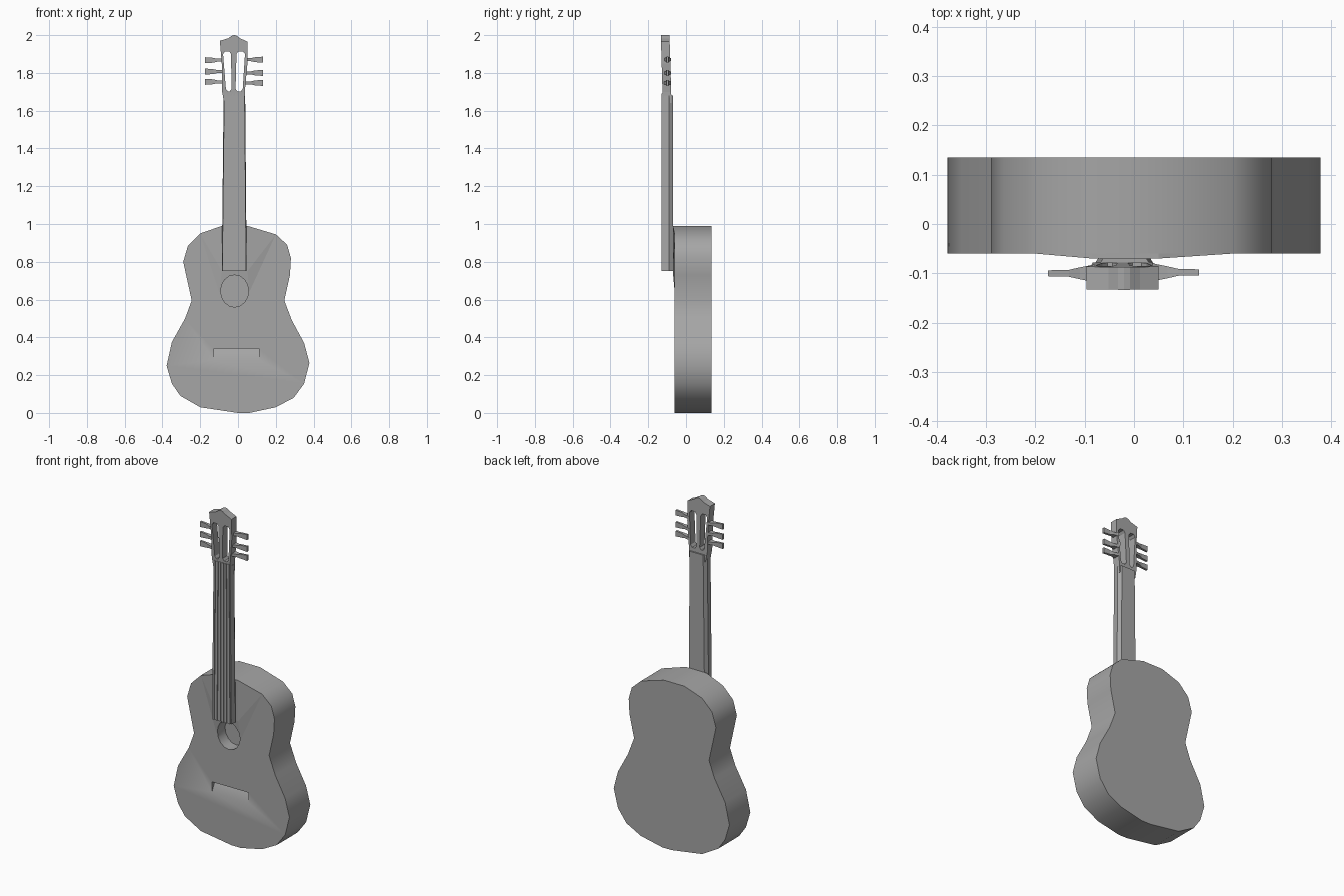
import bpy
import bmesh
import math

cube = bpy.data.objects.get("Cube")
if cube:
    bpy.data.objects.remove(cube, do_unlink=True)

grey = bpy.data.materials.new("plain grey")
grey.use_nodes = True
grey.diffuse_color = (0.38, 0.38, 0.38, 1)
grey.node_tree.nodes["Principled BSDF"].inputs["Base Color"].default_value = grey.diffuse_color


def finish(name, bm):
    bmesh.ops.recalc_face_normals(bm, faces=bm.faces[:])
    mesh = bpy.data.meshes.new(name)
    bm.to_mesh(mesh)
    bm.free()
    mesh.materials.append(grey)
    obj = bpy.data.objects.new(name, mesh)
    bpy.context.collection.objects.link(obj)
    return obj


def loft(name, rings):
    """Skin matching rings of points and cap both ends."""
    bm = bmesh.new()
    loops = [[bm.verts.new(p) for p in ring] for ring in rings]
    n = len(loops[0])
    for a, b in zip(loops, loops[1:]):
        for i in range(n):
            j = (i + 1) % n
            bm.faces.new((a[i], a[j], b[j], b[i]))
    bm.faces.new(loops[0])
    bm.faces.new(loops[-1])
    return finish(name, bm)


def prism(name, outline, y0, y1, lean=0):
    """Extrude an x, z outline in depth, optionally leaning forward."""
    return loft(name, [[(x, y + lean * (z - 1.65), z) for x, z in outline] for y in (y0, y1)])


def select(obj):
    bpy.ops.object.select_all(action='DESELECT')
    obj.select_set(True)
    bpy.context.view_layer.objects.active = obj


def cut(obj, cutter):
    select(obj)
    mod = obj.modifiers.new("cut", 'BOOLEAN')
    mod.operation = 'DIFFERENCE'
    mod.solver = 'EXACT'
    mod.object = cutter
    bpy.ops.object.modifier_apply(modifier=mod.name)


def smooth(obj, angle=35):
    select(obj)
    bpy.ops.object.shade_smooth_by_angle(angle=math.radians(angle))


# Body, an uneven figure of eight
body_outline = [
    (-.085, .99), (.05, .99), (.2, .945), (.26, .89), (.28, .82), (.275, .73),
    (.245, .595), (.285, .49), (.35, .37), (.378, .265), (.35, .155), (.295, .08),
    (.2, .03), (.06, 0), (0, 0), (-.2, .03), (-.305, .09), (-.35, .155),
    (-.378, .25), (-.35, .375), (-.28, .5), (-.245, .595), (-.29, .8),
    (-.265, .885), (-.2, .95)]
body = prism("body", body_outline, -.06, .135)

# Shallow swelling of the soundboard under the neck
bm = bmesh.new()
for x, y, z in [(-.2, -.06, .95), (.2, -.06, .945), (-.085, -.06, .99), (.05, -.06, .99),
                (-.1, -.06, .64), (.06, -.06, .64),
                (-.085, -.07, .75), (.05, -.07, .75), (-.085, -.07, .99), (.05, -.07, .99)]:
    bm.verts.new((x, y, z))
bmesh.ops.convex_hull(bm, input=bm.verts[:])
swelling = finish("soundboard_swelling", bm)

# Sound hole recess
circle = [(-.018 + .074 * math.cos(a), .645 + .085 * math.sin(a))
          for a in (math.tau * i / 16 for i in range(16))]
hole = prism("sound_hole_cutter", circle, -.2, .01)
cut(body, hole)
cut(swelling, hole)

# Bridge recess with a sloping floor
bridge = loft("bridge_cutter", [[(x, -.08, .28), (x, -.06, .28), (x, -.03, .34), (x, -.08, .34)]
                                for x in (-.128, .112)])
cut(body, bridge)
smooth(body)

# Tapering neck with chamfered back
def neck_ring(left, right, z):
    return [(left, -.124, z), (right, -.124, z), (right + .003, -.09, z),
            (right - .01, -.07, z), (left + .01, -.07, z), (left - .003, -.09, z)]


neck = loft("neck", [neck_ring(-.083, .043, .75), neck_ring(-.073, .035, 1.68)])

# Six flat strings
for i in range(6):
    t = (i + .5) / 6
    rings = []
    for left, right, z in ((-.083, .043, .75), (-.073, .035, 1.69)):
        x = left + (right - left) * t
        rings.append([(x - .005, -.129, z), (x + .005, -.129, z),
                      (x + .005, -.12, z), (x - .005, -.12, z)])
    loft(f"string_{i + 1}", rings)

# Headstock with two long slots
head_outline = [(-.073, 1.64), (.035, 1.64), (.036, 1.7), (.05, 1.85), (.05, 1.965),
                (.012, 1.983), (-.008, 1.997), (-.02, 2), (-.032, 1.997), (-.052, 1.983),
                (-.096, 1.97), (-.086, 1.85), (-.084, 1.7)]
headstock = prism("headstock", head_outline, -.123, -.077, -.03)
for low, high in (((-.064, -.034), (-.079, -.037)), ((-.013, .025), (-.008, .037))):
    slot = [(low[0], 1.715), (low[0] + .01, 1.702), (low[1] - .01, 1.702), (low[1], 1.715),
            (high[1], 1.9), (high[1] - .01, 1.914), (high[0] + .01, 1.914), (high[0], 1.9)]
    cutter = prism("slot_cutter", slot, -.3, .1)
    cut(headstock, cutter)
    bpy.data.objects.remove(cutter, do_unlink=True)

# Tuning pegs: round shoulders flattening into paddles
for side, edge, y, heights in ((1, .038, -.098, (1.87, 1.8, 1.747)),
                               (-1, .08, -.1, (1.867, 1.807, 1.753))):
    for i, z in enumerate(heights):
        rings = []
        for out, hy, hz in ((0, .018, .008), (.03, .012, .008), (.052, .007, .013), (.094, .006, .016)):
            x = side * (edge + out)
            rings.append([(x, y - hy, z - hz), (x, y + hy, z - hz),
                          (x, y + hy, z + hz), (x, y - hy, z + hz)])
        loft(f"{'left' if side > 0 else 'right'}_peg_{i + 1}", rings)

for helper in (hole, bridge):
    bpy.data.objects.remove(helper, do_unlink=True)
